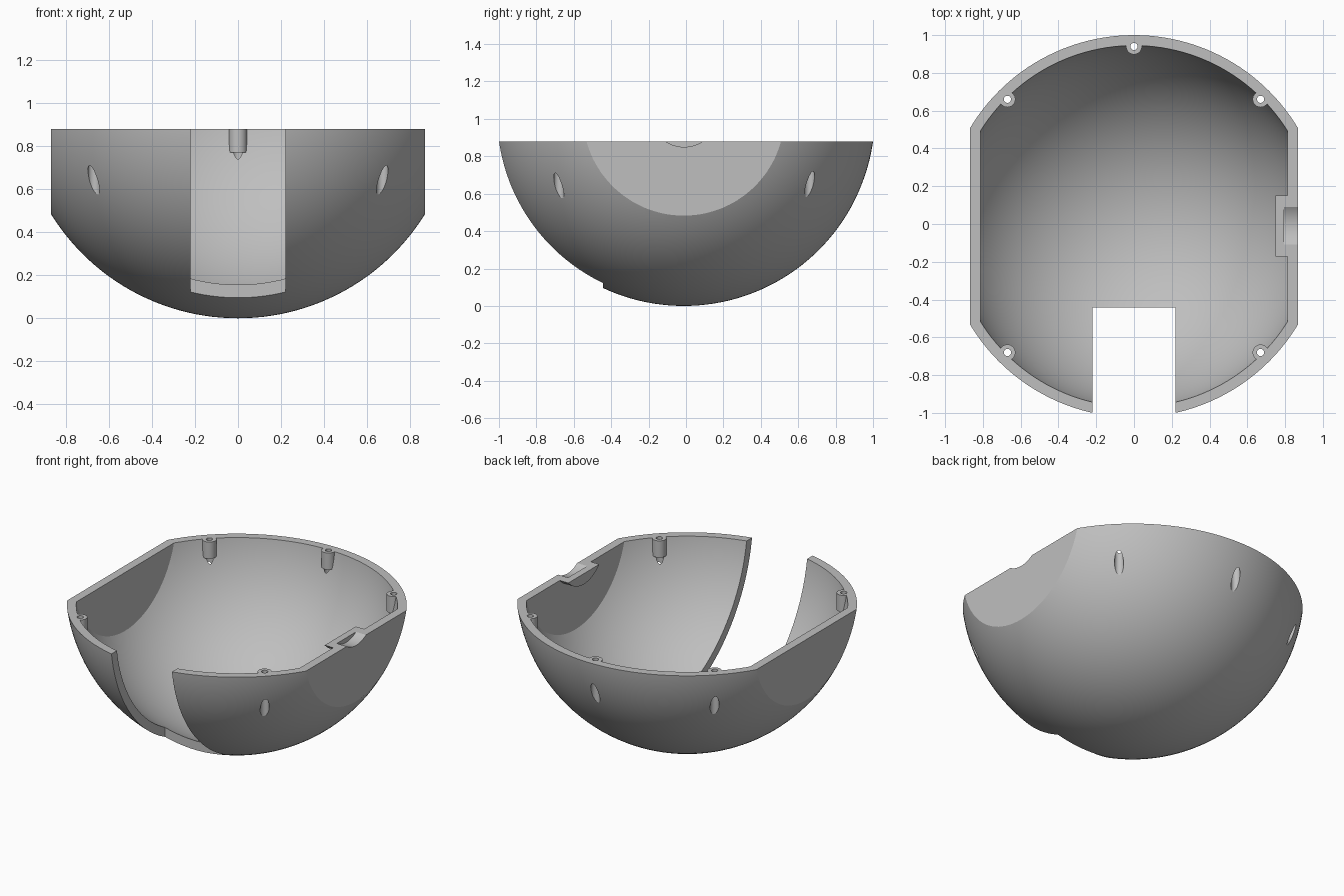
import bpy
import math
from mathutils import Vector

old = bpy.data.objects.get("Cube")
if old:
    bpy.data.objects.remove(old, do_unlink=True)

# Main dimensions
RIM = 0.88
CENTRE = Vector((0, -0.012, 1.022))
OUTER_R, INNER_R = 1.022, 0.9675
OUTER_FLAT, INNER_FLAT = 0.868, 0.812
SCREWS = [(0, 0.94), (0.67, 0.66), (-0.67, 0.66), (0.67, -0.68), (-0.67, -0.68)]


def ball(name, radius):
    bpy.ops.mesh.primitive_uv_sphere_add(segments=160, ring_count=80,
                                         radius=radius, location=CENTRE)
    obj = bpy.context.object
    obj.name = name
    return obj


def box(name, lo, hi):
    lo, hi = Vector(lo), Vector(hi)
    bpy.ops.mesh.primitive_cube_add(size=1, location=(lo + hi) / 2)
    obj = bpy.context.object
    obj.name = name
    obj.scale = hi - lo
    return obj


def rod(name, radius, start, end, sides=48):
    start, end = Vector(start), Vector(end)
    axis = end - start
    bpy.ops.mesh.primitive_cylinder_add(vertices=sides, radius=radius, depth=axis.length,
                                        location=(start + end) / 2)
    obj = bpy.context.object
    obj.name = name
    obj.rotation_euler = axis.to_track_quat('Z', 'Y').to_euler()
    return obj


def combine(target, tool, operation='DIFFERENCE'):
    """Apply one boolean and remove the tool."""
    tool.hide_render = True
    mod = target.modifiers.new("cut", 'BOOLEAN')
    mod.operation = operation
    mod.solver = 'EXACT'
    mod.object = tool
    bpy.ops.object.select_all(action='DESELECT')
    target.select_set(True)
    bpy.context.view_layer.objects.active = target
    bpy.ops.object.modifier_apply(modifier=mod.name)
    bpy.data.objects.remove(tool, do_unlink=True)


# Outer bowl with a flat on each side and a level rim
shell = ball("bowl_shell", OUTER_R)
combine(shell, box("outer_limits", (-OUTER_FLAT, -2, -1), (OUTER_FLAT, 2, RIM)), 'INTERSECT')

# Cavity, leaving material for the screw bosses and the cable block
cavity = ball("cavity", INNER_R)
combine(cavity, box("inner_limits", (-INNER_FLAT, -2, -1), (INNER_FLAT, 2, 1.2)), 'INTERSECT')
for x, y in SCREWS:
    combine(cavity, rod("screw_boss", 0.042, (x, y, 0.77), (x, y, 1.4)))
combine(cavity, rod("cable_block", 0.22, (0.75, -0.01, 1.03), (1, -0.01, 1.03), 128))
combine(shell, cavity)

# Front slot
combine(shell, box("front_slot", (-0.22, -2, -1), (0.22, -0.443, 2)))

# Screw holes, with wider head recesses from below
for x, y in SCREWS:
    combine(shell, rod("head_recess", 0.027, (x, y, 0.4), (x, y, 0.776)))
    combine(shell, rod("screw_hole", 0.019, (x, y, 0.7), (x, y, 1.0)))

# Shallow cable groove in the left flat
combine(shell, rod("cable_groove", 0.18, (0.795, -0.01, 1.03), (1, -0.01, 1.03), 128))

# Plain grey finish
grey = bpy.data.materials.new("plain_grey")
grey.use_nodes = True
colour = (0.52, 0.52, 0.52, 1)
grey.diffuse_color = colour
grey.node_tree.nodes["Principled BSDF"].inputs["Base Color"].default_value = colour
shell.data.materials.clear()
shell.data.materials.append(grey)

bpy.ops.object.select_all(action='DESELECT')
shell.select_set(True)
bpy.context.view_layer.objects.active = shell
bpy.ops.object.shade_smooth_by_angle(angle=math.radians(25))
